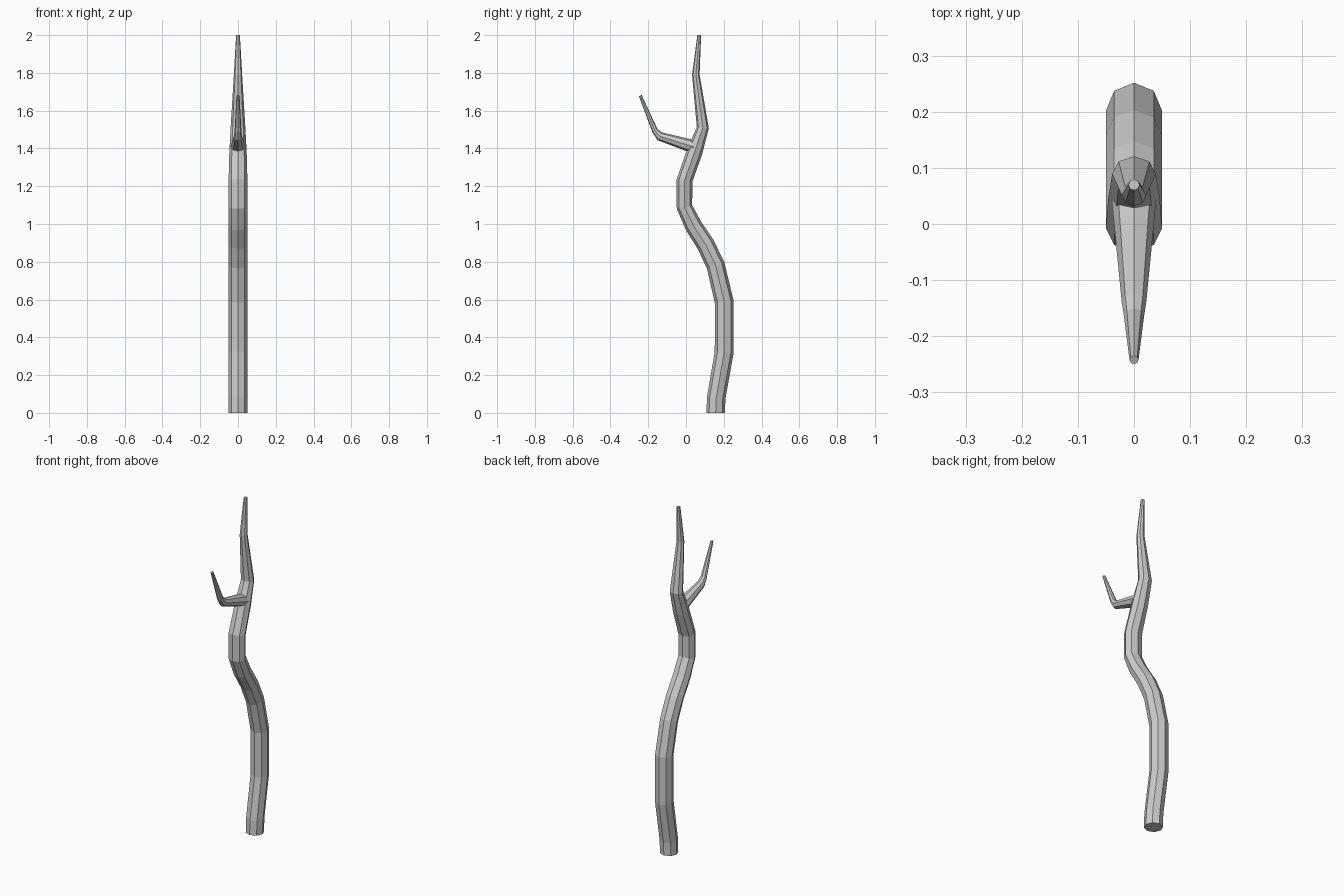
import bpy, math
from mathutils import Vector

if "Cube" in bpy.data.objects:
    bpy.data.objects.remove(bpy.data.objects["Cube"])

SIDES = 8


def limb(name, path):
    """Sweep an octagon along (y, z, half width in x, half width in plane)."""
    pts = [Vector((0, p[0], p[1])) for p in path]
    verts, faces = [], []
    for i, (p, (_, _, rx, rn)) in enumerate(zip(pts, path)):
        before = (p - pts[i - 1]).normalized() if i else Vector()
        after = (pts[i + 1] - p).normalized() if i < len(pts) - 1 else Vector()
        t = (before + after).normalized()
        if p.z in (0, 2):          # level ends
            t = Vector((0, 0, 1))
        n = Vector((0, t.z, -t.y))
        for k in range(SIDES):
            a = 2 * math.pi * k / SIDES
            verts.append(p + Vector((rx * math.cos(a), 0, 0)) + n * rn * math.sin(a))
    for i in range(len(path) - 1):
        for k in range(SIDES):
            a, b = i * SIDES + k, i * SIDES + (k + 1) % SIDES
            faces.append((a, b, b + SIDES, a + SIDES))
    faces.append(tuple(reversed(range(SIDES))))
    faces.append(tuple(range(len(verts) - SIDES, len(verts))))
    mesh = bpy.data.meshes.new(name)
    mesh.from_pydata(verts, [], faces)
    obj = bpy.data.objects.new(name, mesh)
    bpy.context.collection.objects.link(obj)
    return obj


# Winding trunk, tapering above the fork
limb("trunk", [
    (0.157, 0.00, 0.050, 0.049),
    (0.160, 0.08, 0.050, 0.049),
    (0.202, 0.32, 0.050, 0.050),
    (0.202, 0.59, 0.050, 0.050),
    (0.157, 0.78, 0.050, 0.049),
    (0.105, 0.89, 0.050, 0.048),
    (0.040, 0.99, 0.050, 0.046),
    (-0.008, 1.09, 0.050, 0.042),
    (-0.008, 1.23, 0.050, 0.042),
    (0.045, 1.38, 0.046, 0.042),
    (0.089, 1.51, 0.039, 0.032),
    (0.052, 1.79, 0.022, 0.020),
    (0.070, 2.00, 0.010, 0.010),
])

# Side branch, bending upwards towards the front
limb("branch", [
    (0.045, 1.408, 0.040, 0.034),
    (0.005, 1.420, 0.036, 0.033),
    (-0.138, 1.464, 0.022, 0.024),
    (-0.164, 1.493, 0.018, 0.016),
    (-0.242, 1.680, 0.008, 0.008),
])
